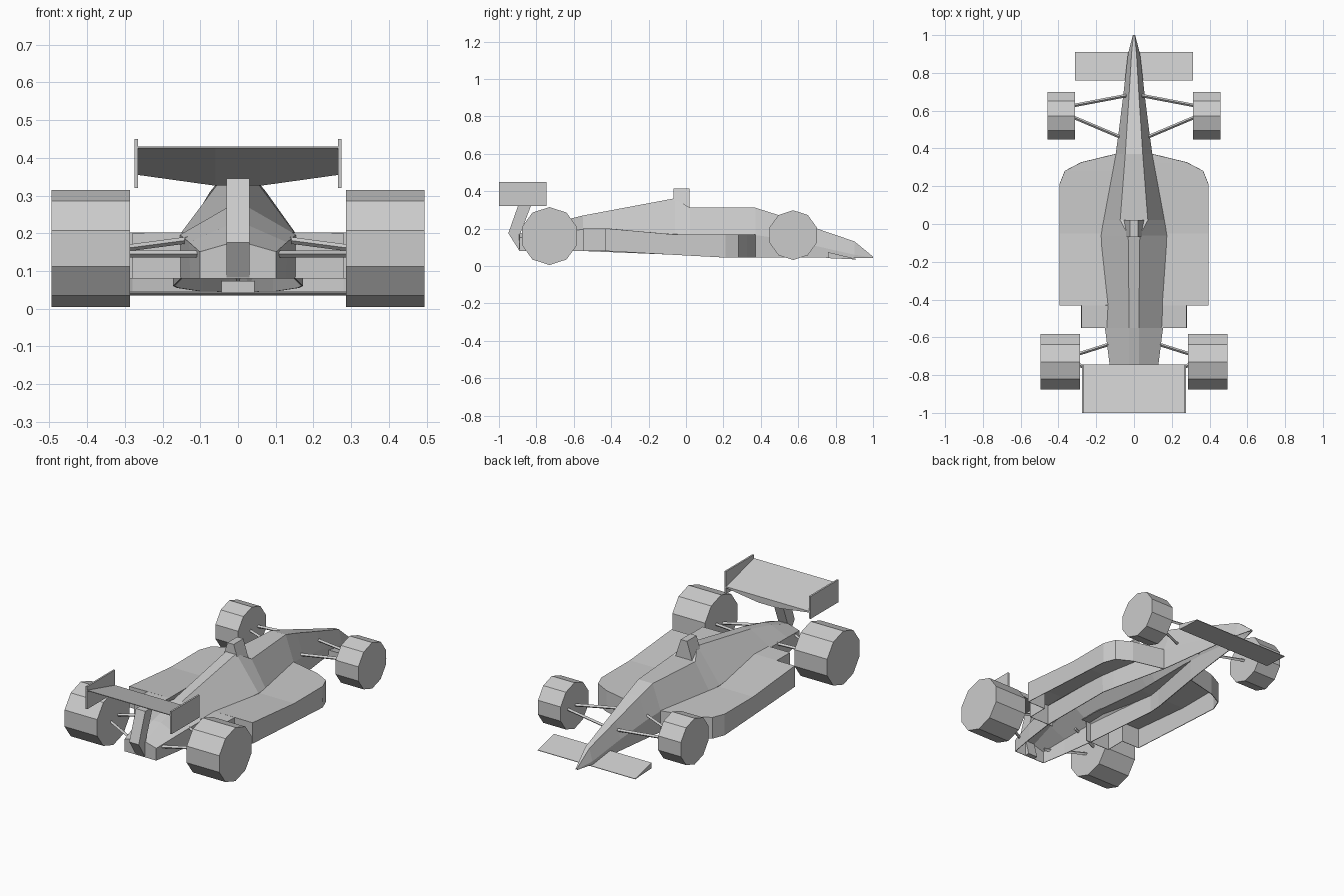
import bpy, bmesh, math
from mathutils import Vector

if "Cube" in bpy.data.objects:
    bpy.data.objects.remove(bpy.data.objects["Cube"])

grey = bpy.data.materials.new("light_grey")
grey.use_nodes = True
grey.diffuse_color = (0.6, 0.6, 0.6, 1)
grey.node_tree.nodes["Principled BSDF"].inputs["Base Color"].default_value = (0.6, 0.6, 0.6, 1)


def make(name, verts, faces, shell=0, mirror=False):
    mesh = bpy.data.meshes.new(name)
    mesh.from_pydata(verts, [], faces)
    bm = bmesh.new()
    bm.from_mesh(mesh)
    bmesh.ops.remove_doubles(bm, verts=bm.verts, dist=0.0001)
    bmesh.ops.recalc_face_normals(bm, faces=bm.faces)
    bm.to_mesh(mesh)
    bm.free()
    mesh.materials.append(grey)
    ob = bpy.data.objects.new(name, mesh)
    bpy.context.collection.objects.link(ob)
    if mirror:
        ob.modifiers.new("mirror", "MIRROR").use_mirror_merge = False
    if shell:
        mod = ob.modifiers.new("skin", "SOLIDIFY")
        mod.thickness = shell
        mod.offset = 0
    return ob


def loft(rings, closed=True):
    """Joins rings of equal length with quads."""
    n = len(rings[0])
    verts = [v for r in rings for v in r]
    faces = []
    for i in range(len(rings) - 1):
        for j in range(n if closed else n - 1):
            k = (j + 1) % n
            faces.append((i*n + j, i*n + k, i*n + n + k, i*n + n + j))
    return verts, faces


def prism(name, profile, x0, x1, mirror=False):
    """Extrudes a (y, z) profile across x."""
    n = len(profile)
    verts, faces = loft([[(x, y, z) for y, z in profile] for x in (x0, x1)])
    faces += [tuple(range(n)), tuple(range(n, 2*n))]
    return make(name, verts, faces, mirror=mirror)


def rod(name, a, b, radius=0.009):
    a, b = Vector(a), Vector(b)
    d = (b - a).normalized()
    u = d.cross(Vector((0, 0, 1))).normalized() * radius
    w = d.cross(u)
    rings = [[p + u, p + w, p - u, p - w] for p in (a, b)]
    verts, faces = loft(rings)
    make(name, verts, faces + [(0, 1, 2, 3), (4, 5, 6, 7)], mirror=True)


# Hull, open underneath: y, top half width, top z, waist half width, waist z, floor half width, floor z
stations = [
    (1.0, 0.002, 0.048, 0.004, 0.045, 0.004, 0.042),
    (0.9, 0.012, 0.13, 0.03, 0.06, 0.03, 0.042),
    (0.68, 0.025, 0.205, 0.055, 0.11, 0.055, 0.045),
    (0.48, 0.038, 0.275, 0.08, 0.15, 0.08, 0.045),
    (0.37, 0.045, 0.31, 0.095, 0.165, 0.095, 0.045),
    (0.02, 0.072, 0.31, 0.16, 0.165, 0.16, 0.055),
    (-0.06, 0.03, 0.36, 0.172, 0.17, 0.17, 0.06),
    (-0.55, 0.025, 0.268, 0.152, 0.195, 0.15, 0.08),
    (-0.74, 0.025, 0.22, 0.128, 0.175, 0.125, 0.08),
    (-0.89, 0.03, 0.17, 0.1, 0.15, 0.1, 0.08),
]
rings = [[(-c, y, zc), (-b, y, zb), (-a, y, za), (a, y, za), (b, y, zb), (c, y, zc)]
         for y, a, za, b, zb, c, zc in stations]
verts, faces = loft(rings, closed=False)
last = len(verts)
faces.append(tuple(range(last - 6, last)))
make("hull", verts, faces, shell=0.004)

# Air intake behind the cockpit
rings = [[(-h, y0, z), (h, y0, z), (h, y1, z), (-h, y1, z)]
         for h, y0, y1, z in ((0.06, -0.068, 0.02, 0.29), (0.02, -0.068, 0.02, 0.415))]
verts, faces = loft(rings)
make("air_intake", verts, faces + [(4, 5, 6, 7)])

# Side pods: a top skin and an outer wall, open underneath
outline = [(0.37, 0.095), (0.325, 0.28), (0.28, 0.365), (0.21, 0.393), (-0.05, 0.393),
           (-0.43, 0.393), (-0.43, 0.278), (-0.55, 0.278), (-0.55, 0.12)]


def ramp(y, start, low, high):
    t = min(1, max(0, (start - y) / (start + 0.43)))
    return low + t * (high - low)


verts, faces = [], []
for i, (y, x) in enumerate(outline):
    top = ramp(y, -0.05, 0.166, 0.2)
    verts += [(0.09, y, top), (x, y, top), (x, y, ramp(y, 0.2, 0.045, 0.08))]
    if i:
        p, q = 3*i - 3, 3*i
        faces.append((p + 1, q + 1, q + 2, p + 2))
        if outline[i - 1][0] != y:
            faces.append((p, q, q + 1, p + 1))
make("side_pods", verts, faces, shell=0.004, mirror=True)


# Ten-sided wheels standing on a corner
def wheels(name, y, z, radius, x0, x1):
    corners = [math.radians(90 + 36*i) for i in range(10)]
    prism(name, [(y + radius*math.cos(a), z + radius*math.sin(a)) for a in corners],
          x0, x1, mirror=True)


wheels("nose_wheels", 0.573, 0.165, 0.133, 0.312, 0.457)
wheels("tail_wheels", -0.73, 0.16, 0.155, 0.286, 0.495)

# Suspension arms
rod("nose_arm_fore", (0.04, 0.68, 0.16), (0.32, 0.627, 0.165))
rod("nose_arm_aft", (0.06, 0.455, 0.17), (0.32, 0.565, 0.165))
rod("tail_arm_fore", (0.11, -0.63, 0.185), (0.3, -0.69, 0.16))
rod("tail_arm_aft", (0.08, -0.86, 0.145), (0.3, -0.74, 0.145))

# Nose wing, a thin wedge
prism("nose_wing", [(0.76, 0.074), (0.76, 0.042), (0.91, 0.035), (0.91, 0.038)], -0.312, 0.312)

# Tail wing, deeper towards the middle of its leading edge
rings = [[(x, -1, 0.43), (x, -0.745, 0.362), (x, -0.745, low), (x, -1, 0.426)]
         for x, low in ((-0.268, 0.355), (-0.06, 0.326), (0.06, 0.326), (0.268, 0.355))]
verts, faces = loft(rings)
make("tail_wing", verts, faces + [(0, 1, 2, 3), (12, 13, 14, 15)])
prism("wing_end_plates", [(-1, 0.32), (-0.745, 0.32), (-0.745, 0.45), (-1, 0.45)],
      0.265, 0.275, mirror=True)

# Bent pylon holding the tail wing
prism("wing_pylon", [(-0.89, 0.345), (-0.95, 0.175), (-0.89, 0.08), (-0.86, 0.08),
                     (-0.885, 0.175), (-0.82, 0.345)], -0.03, 0.03)
